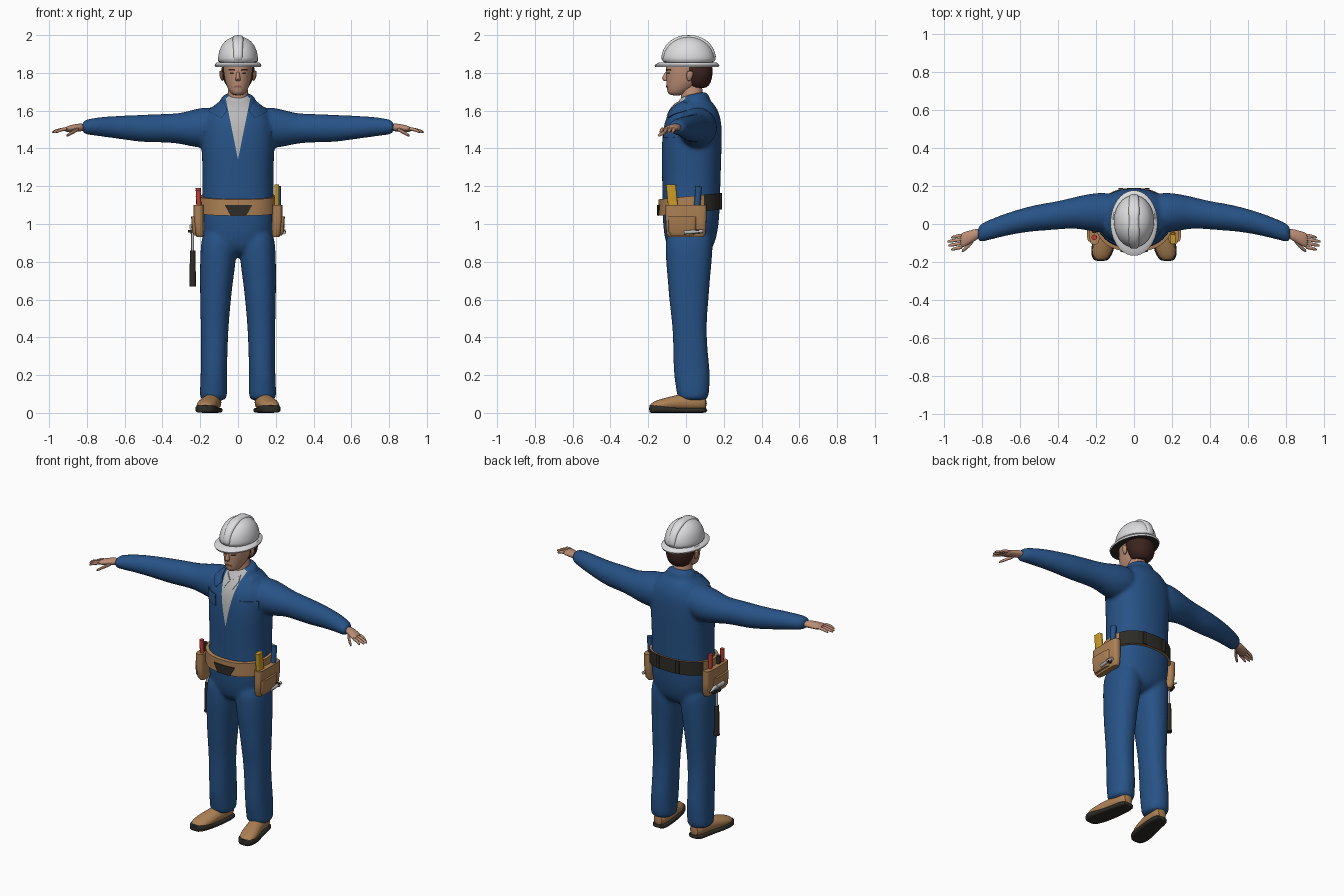
import bpy, bmesh, math
from mathutils import Vector
from mathutils.bvhtree import BVHTree

if "Cube" in bpy.data.objects:
    bpy.data.objects.remove(bpy.data.objects["Cube"])


def material(name, r, g, b):
    m = bpy.data.materials.new(name)
    m.use_nodes = True
    m.diffuse_color = (r, g, b, 1)
    m.node_tree.nodes["Principled BSDF"].inputs["Base Color"].default_value = (r, g, b, 1)
    return m


BLUE = material("work_blue", .02, .085, .24)
WHITE = material("shell_white", .72, .72, .74)
GREY = material("light_grey", .48, .48, .48)
SKIN = material("skin", .5, .27, .18)
HAIR = material("dark_brown", .045, .017, .013)
TAN = material("tan_leather", .42, .22, .09)
BLACK = material("black", .028, .025, .02)
YELLOW = material("yellow", .6, .33, .02)
RED = material("red", .55, .05, .035)
LIP = material("lip", .3, .12, .09)


def add_loft(bm, sections, axis="z", s=1, n=16, p=2.0, shear=0):
    """Closed loft of superellipse rings: (along, centre a, centre b, radius a, radius b)."""
    rings = []
    for t, a, b, ra, rb in sections:
        ring = []
        for i in range(n):
            c, d = math.cos(math.tau * i / n), math.sin(math.tau * i / n)
            u = a + ra * math.copysign(abs(c) ** (2 / p), c)
            v = b + rb * math.copysign(abs(d) ** (2 / p), d)
            x, y, z = {"z": (u, v, t), "x": (t, u, v), "y": (u, t, v)}[axis]
            ring.append(bm.verts.new((s * x, y, z + shear * y)))
        rings.append(ring)
    for r, q in zip(rings, rings[1:]):
        for i in range(n):
            bm.faces.new((r[i], r[(i + 1) % n], q[(i + 1) % n], q[i]))
    bm.faces.new(rings[0])
    bm.faces.new(rings[-1])


def finish(name, bm, mats, subsurf=0, rule=None):
    bmesh.ops.recalc_face_normals(bm, faces=bm.faces[:])
    if rule:
        for f in bm.faces:
            f.material_index = int(rule(f.calc_center_median(), f.normal))
    me = bpy.data.meshes.new(name)
    bm.to_mesh(me)
    bm.free()
    for m in mats:
        me.materials.append(m)
    ob = bpy.data.objects.new(name, me)
    bpy.context.collection.objects.link(ob)
    bpy.ops.object.select_all(action="DESELECT")
    ob.select_set(True)
    bpy.context.view_layer.objects.active = ob
    bpy.ops.object.shade_smooth_by_angle(angle=math.radians(50))
    if subsurf:
        ob.modifiers.new("Subdivision", "SUBSURF").levels = subsurf
        ob.modifiers[0].render_levels = subsurf
    return ob


def loft(name, sections, mats, axis="z", s=1, n=16, p=2.0, shear=0, subsurf=1, rule=None):
    bm = bmesh.new()
    add_loft(bm, sections, axis, s, n, p, shear)
    return finish(name, bm, mats, subsurf, rule)


def rod(name, start, end, r1, r2, mat, n=12):
    bm = bmesh.new()
    d = Vector(end) - Vector(start)
    bmesh.ops.create_cone(bm, cap_ends=True, segments=n, radius1=r1, radius2=r2, depth=d.length)
    bmesh.ops.transform(bm, verts=bm.verts, matrix=d.to_track_quat("Z", "Y").to_matrix().to_4x4())
    bmesh.ops.translate(bm, verts=bm.verts, vec=(Vector(start) + Vector(end)) / 2)
    return finish(name, bm, [mat])


def surface(ob):
    bpy.context.view_layer.update()
    return BVHTree.FromObject(ob, bpy.context.evaluated_depsgraph_get())


def front_plate(name, corners, mat, tree, lift=.006, s=1, n=8):
    """Thin plate laid over the front of a surface; corners are (x, z)."""
    a, b, c, d = [Vector((s * x, -1, z)) for x, z in corners]
    bm = bmesh.new()
    grid = []
    for i in range(n + 1):
        row = []
        for j in range(n + 1):
            q = a.lerp(b, i / n).lerp(d.lerp(c, i / n), j / n)
            hit = tree.ray_cast(q, Vector((0, 1, 0)))[0]
            q.y = (hit.y if hit else 0) - lift
            row.append(bm.verts.new(q))
        grid.append(row)
    for i in range(n):
        for j in range(n):
            bm.faces.new((grid[i][j], grid[i + 1][j], grid[i + 1][j + 1], grid[i][j + 1]))
    bottom = bmesh.ops.extrude_face_region(bm, geom=bm.faces[:])["geom"]
    bmesh.ops.translate(bm, verts=[v for v in bottom if isinstance(v, bmesh.types.BMVert)], vec=(0, lift + .002, 0))
    return finish(name, bm, [mat])


# Coverall: torso, collar, sleeves and legs fused into one skin
bm = bmesh.new()
add_loft(bm, [(.82, 0, .02, .14, .11), (.95, 0, .025, .198, .148), (1.08, 0, .027, .198, .155),
              (1.2, 0, .028, .19, .157), (1.32, 0, .029, .193, .16), (1.42, 0, .03, .198, .162),
              (1.52, 0, .035, .2, .158), (1.58, 0, .04, .18, .142), (1.63, 0, .045, .13, .112),
              (1.66, 0, .045, .08, .08)], p=2.3)
add_loft(bm, [(1.6, 0, .045, .11, .09), (1.64, 0, .045, .1, .085), (1.69, 0, .04, .08, .075)], shear=.18)
for s in (1, -1):
    add_loft(bm, [(.08, .06, 1.52, .11, .1), (.2, .06, 1.508, .108, .115), (.3, .063, 1.505, .085, .08),
                  (.4, .045, 1.508, .076, .077), (.5, .035, 1.505, .072, .075), (.6, .017, 1.51, .065, .065),
                  (.7, -.01, 1.515, .059, .056), (.78, -.037, 1.515, .053, .045),
                  (.83, -.055, 1.512, .047, .036)], "x", s)
    add_loft(bm, [(1, .1, .02, .09, .13), (.84, .103, .015, .1, .128), (.7, .114, .015, .089, .113),
                  (.6, .119, .015, .083, .107), (.45, .124, .018, .074, .089), (.3, .126, .025, .071, .094),
                  (.2, .128, .032, .071, .099), (.1, .13, .037, .074, .086), (.06, .13, .037, .072, .081)],
             "z", s, p=2.2)
body = finish("coverall_form", bm, [BLUE], 2)
remesh = body.modifiers.new("Fuse", "REMESH")
remesh.mode, remesh.voxel_size = "VOXEL", .011
smooth = body.modifiers.new("Soften", "SMOOTH")
smooth.factor, smooth.iterations = .5, 5
bpy.context.view_layer.update()
fused = bpy.data.meshes.new_from_object(body.evaluated_get(bpy.context.evaluated_depsgraph_get()))
bpy.data.objects.remove(body)

# Open neckline cut into the chest as a V of shirt cloth
V_BASE, V_SLOPE = 1.34, .2
bm = bmesh.new()
bm.from_mesh(fused)
for s in (1, -1):
    faces = [f for f in bm.faces if f.calc_center_median().y < .03 and f.calc_center_median().z > 1.3
             and abs(f.calc_center_median().x) < .14]
    geom = list({e for f in faces for e in f.edges} | {v for f in faces for v in f.verts}) + faces
    bmesh.ops.bisect_plane(bm, geom=geom, plane_co=(0, 0, V_BASE), plane_no=(s, 0, -V_SLOPE))
coverall = finish("coverall", bm, [BLUE, GREY],
                  rule=lambda c, n: c.y < 0 and abs(c.x) < V_SLOPE * (c.z - V_BASE))
cloth = surface(coverall)
for s, side in ((1, "left"), (-1, "right")):
    front_plate(side + "_lapel", [(.085, 1.66), (.055, 1.6), (.09, 1.56), (.16, 1.6)], BLUE, cloth, .009, s)
    front_plate(side + "_pocket_flap", [(.075, 1.455), (.18, 1.46), (.18, 1.52), (.085, 1.52)], BLUE, cloth, .006, s)
    front_plate(side + "_shirt_collar", [(.004, 1.62), (.03, 1.575), (.053, 1.62), (.045, 1.65)], GREY, cloth, .007, s)

# Neck, head and face
loft("neck", [(1.58, 0, .04, .058, .06), (1.66, 0, .03, .055, .058), (1.76, 0, .03, .055, .065)], [SKIN])
head = loft("head", [(1.68, 0, -.05, .024, .035), (1.695, 0, -.045, .044, .055), (1.73, 0, -.02, .062, .085),
                     (1.77, 0, -.004, .073, .103), (1.82, 0, .005, .08, .113), (1.88, 0, .01, .084, .117)],
            [SKIN], subsurf=2)
loft("nose", [(1.81, 0, -.098, .008, .012), (1.78, 0, -.108, .011, .018), (1.766, 0, -.108, .016, .022),
              (1.755, 0, -.102, .012, .012)], [SKIN], n=10)
loft("hair", [(1.715, 0, .065, .05, .045), (1.75, 0, .068, .076, .068), (1.8, 0, .06, .09, .084),
              (1.86, 0, .045, .094, .1)], [HAIR])
face = surface(head)
front_plate("lips", [(-.025, 1.722), (.025, 1.722), (.016, 1.732), (-.016, 1.732)], LIP, face, .003)
for s, side in ((1, "left"), (-1, "right")):
    front_plate(side + "_eye", [(.02, 1.794), (.044, 1.794), (.042, 1.802), (.023, 1.802)], BLACK, face, .003, s)
    front_plate(side + "_brow", [(.015, 1.811), (.05, 1.814), (.05, 1.821), (.015, 1.819)], HAIR, face, .004, s)
    loft(side + "_ear", [(1.755, .08, .015, .006, .01), (1.785, .09, .02, .011, .02), (1.815, .09, .022, .01, .018)],
         [SKIN], s=s, n=10)

# Hard hat: dome, centre ridge and brim with a dark underside
dome = [(1.84, .11, .143), (1.88, .108, .141), (1.92, .1, .13), (1.955, .083, .105),
        (1.98, .056, .068), (1.993, .02, .026)]
loft("hat_dome", [(z, 0, .014, rx, ry) for z, rx, ry in dome], [WHITE], n=24)
loft("hat_ridge", [(z + .007, 0, .014, min(rx, .03), ry + .005) for z, rx, ry in dome], [WHITE], n=24, p=5)
loft("hat_brim", [(1.832, 0, .005, .12, .168), (1.842, 0, .005, .124, .172), (1.856, 0, .01, .112, .15)], [WHITE, BLACK],
     n=40, subsurf=0, rule=lambda c, n: n.z < -.5)

# Hands and boots
for s, side in ((1, "left"), (-1, "right")):
    loft(side + "_palm", [(.81, -.048, 1.512, .028, .022), (.85, -.062, 1.511, .033, .021),
                          (.89, -.08, 1.505, .04, .018), (.92, -.09, 1.5, .04, .013)], [SKIN], "x", s)
    for i, reach in enumerate((.965, .985, .98, .965)):
        y = -.058 - .021 * i
        loft(f"{side}_finger_{i + 1}", [(.9, y, 1.504, .011, .011), (.94, y - .007, 1.5, .01, .01),
                                        (reach - .012, y - .012, 1.49, .009, .009),
                                        (reach, y - .014, 1.485, .005, .005)], [SKIN], "x", s, n=8)
    loft(side + "_thumb", [(.84, -.08, 1.505, .013, .013), (.87, -.112, 1.49, .015, .012),
                           (.895, -.135, 1.474, .012, .01), (.91, -.145, 1.466, .006, .006)], [SKIN], "x", s, n=8)
    foot = [(.112, .128, .05, .032, .04), (.07, .13, .055, .046, .048), (-.02, .142, .055, .05, .048),
            (-.08, .156, .048, .055, .04), (-.14, .168, .04, .056, .033), (-.18, .174, .032, .04, .024),
            (-.192, .175, .03, .022, .012)]
    loft(side + "_boot", foot, [TAN], "y", s)
    loft(side + "_sole", [(y * 1.02, x, .014 + .008 * (y < -.1), rx + .006, .014 + .008 * (y < -.1))
                          for y, x, z, rx, rz in foot], [BLACK], "y", s, p=4)

# Tool belt and buckle
belt = loft("tool_belt", [(z, 0, .022, .206, .168) for z in (1.058, 1.145)], [TAN, BLACK], n=64, p=2.3, shear=.1,
            subsurf=0, rule=lambda c, n: c.y > .1 and abs(n.z) < .7)
leather = surface(belt)
front_plate("buckle", [(-.04, 1.045), (.045, 1.045), (.075, 1.1), (-.07, 1.1)], BLACK, leather, .007)
for x in (-.07, .07):
    loft("belt_keeper", [(1.06, x, .182, .012, .008), (1.143, x, .182, .012, .008)], [BLACK], p=6, shear=.1, subsurf=0)

# Pouches on both hips
for s, side in ((1, "left"), (-1, "right")):
    loft(side + "_pouch", [(.93, .2, 0, .018, .09), (.95, .204, 0, .024, .104), (1.02, .208, 0, .028, .108),
                           (1.1, .208, 0, .028, .108)], [TAN], s=s, n=24, p=4, subsurf=0)
    loft(side + "_outer_pocket", [(.94, .22, -.02, .014, .06), (.96, .226, -.02, .018, .072),
                                  (1.04, .228, -.02, .02, .074)], [TAN], s=s, n=24, p=4, subsurf=0)
    rod(side + "_pouch_loop", (s * .22, .06, .96), (s * .252, .06, .96), .012, .012, BLACK)

# Tools carried in the left pouch
loft("folding_rule", [(1.05, .205, -.065, .013, .026), (1.21, .205, -.08, .013, .026)], [YELLOW], p=6, subsurf=0)
rod("blue_handle", (.21, .055, 1.06), (.212, .068, 1.2), .017, .017, BLUE)
rod("wrench", (.243, -.01, .955), (.243, .09, .962), .01, .01, GREY)

# Tools carried in the right pouch, with the hanging hammer
for y, mat, top in ((-.07, RED, 1.18), (-.035, BLACK, 1.15), (.05, RED, 1.19)):
    rod("screwdriver_handle", (-.205, y, 1.05), (-.21, y, top), .012, .014, mat)
rod("hammer_grip", (-.24, .03, .67), (-.24, .03, .86), .018, .014, BLACK)
rod("hammer_shaft", (-.24, .03, .85), (-.24, .03, .99), .008, .008, GREY)
rod("hammer_head", (-.24, -.03, .985), (-.24, .04, .985), .018, .014, GREY)
rod("hammer_claw", (-.24, .04, .985), (-.24, .1, .97), .013, .004, GREY)
rod("hammer_loop", (-.24, .03, .955), (-.24, .03, .968), .024, .024, BLACK)
